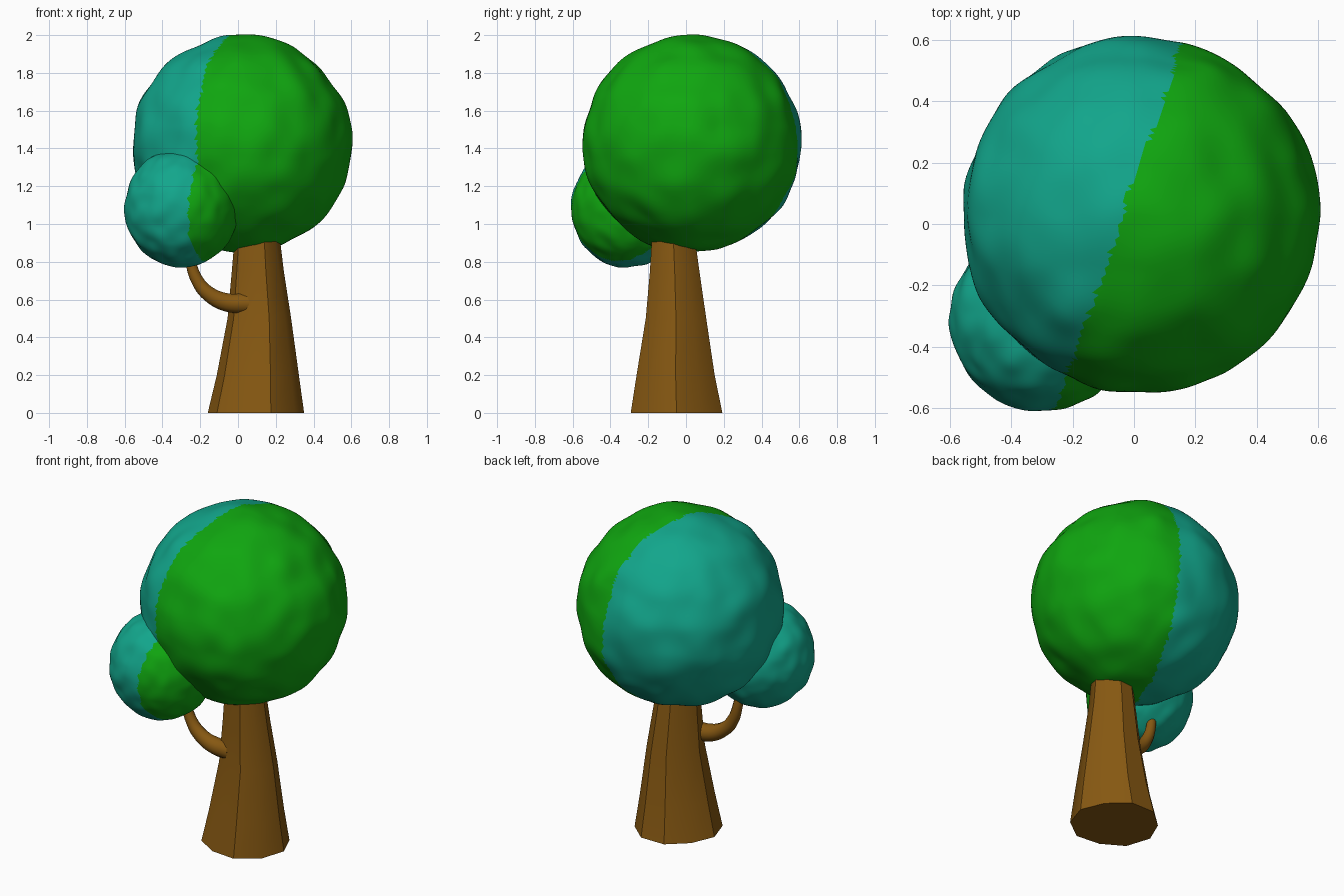
import bpy
import bmesh
import math
from mathutils import Vector, noise

cube = bpy.data.objects.get("Cube")
if cube:
    bpy.data.objects.remove(cube, do_unlink=True)


def material(name, rgb):
    mat = bpy.data.materials.new(name)
    mat.use_nodes = True
    colour = (*rgb, 1)
    mat.diffuse_color = colour
    bsdf = next(n for n in mat.node_tree.nodes if n.type == "BSDF_PRINCIPLED")
    bsdf.inputs["Base Color"].default_value = colour
    bsdf.inputs["Roughness"].default_value = 0.8
    return mat


GREEN = material("leaf green", (0.005, 0.38, 0.005))
TEAL = material("leaf teal", (0.006, 0.38, 0.26))
BROWN = material("bark brown", (0.24, 0.098, 0.006))


def add_object(name, bm, mats):
    mesh = bpy.data.meshes.new(name)
    bmesh.ops.recalc_face_normals(bm, faces=bm.faces)
    bm.to_mesh(mesh)
    bm.free()
    obj = bpy.data.objects.new(name, mesh)
    bpy.context.collection.objects.link(obj)
    for mat in mats:
        mesh.materials.append(mat)
    return obj


def shade(obj, angle):
    bpy.ops.object.select_all(action="DESELECT")
    obj.select_set(True)
    bpy.context.view_layer.objects.active = obj
    bpy.ops.object.shade_smooth_by_angle(angle=math.radians(angle))


# Leaf balls: lumpy spheres, teal beyond a slanted scalloped border
def leaf_ball(name, centre, radii, lump):
    centre = Vector(centre)
    bm = bmesh.new()
    bmesh.ops.create_icosphere(bm, subdivisions=6, radius=1)
    for v in bm.verts:
        bump = 1 + lump * noise.noise(v.co * 3.5 + centre)
        v.co = centre + Vector(c * r * bump for c, r in zip(v.co, radii))
    for f in bm.faces:
        p = f.calc_center_median()
        wave = 0.012 * abs(math.sin(38 * p.z + 30 * p.y))
        wave += 0.02 * noise.noise(p * 5)
        f.material_index = int(p.x < -0.055 + 0.35 * p.y + wave)
    shade(add_object(name, bm, [GREEN, TEAL]), 60)


leaf_ball("large_crown", (0.02, 0.03, 1.425), (0.58, 0.58, 0.575), 0.03)
leaf_ball("small_crown", (-0.3, -0.31, 1.085), (0.3, 0.3, 0.315), 0.03)

# Trunk: tapered, slightly ridged loft
SIDES = 10
SECTIONS = [  # z, centre x, centre y, radius
    (0, 0.095, -0.05, 0.25),
    (0.2, 0.105, -0.055, 0.213),
    (0.5, 0.113, -0.053, 0.165),
    (0.75, 0.105, -0.06, 0.135),
    (1.0, 0.1, -0.07, 0.11),
]
bm = bmesh.new()
rings = []
for z, cx, cy, radius in SECTIONS:
    ring = []
    for i in range(SIDES):
        a = math.tau * i / SIDES
        r = radius * (1.02 - 0.06 * (i % 3 == 1))
        ring.append(bm.verts.new((cx + r * math.cos(a), cy + r * math.sin(a), z)))
    rings.append(ring)
for low, high in zip(rings, rings[1:]):
    for i in range(SIDES):
        j = (i + 1) % SIDES
        bm.faces.new((low[i], low[j], high[j], high[i]))
bm.faces.new(rings[0])
bm.faces.new(rings[-1])
shade(add_object("trunk", bm, [BROWN]), 40)

# Branch: tapered curve bending up into the small crown
curve = bpy.data.curves.new("branch", "CURVE")
curve.dimensions = "3D"
curve.bevel_depth = 0.06
curve.bevel_resolution = 3
curve.use_fill_caps = True
curve.resolution_u = 5
PATH = [  # position, thickness
    ((0.055, -0.14, 0.58), 0.95),
    ((-0.06, -0.145, 0.585), 0.85),
    ((-0.155, -0.15, 0.63), 0.7),
    ((-0.215, -0.15, 0.7), 0.57),
    ((-0.25, -0.15, 0.8), 0.48),
    ((-0.26, -0.16, 0.9), 0.42),
]
spline = curve.splines.new("BEZIER")
spline.bezier_points.add(len(PATH) - 1)
for point, (co, thickness) in zip(spline.bezier_points, PATH):
    point.co = co
    point.radius = thickness
    point.handle_left_type = point.handle_right_type = "AUTO"
curve.materials.append(BROWN)
branch = bpy.data.objects.new("branch", curve)
bpy.context.collection.objects.link(branch)
bpy.ops.object.select_all(action="DESELECT")
branch.select_set(True)
bpy.context.view_layer.objects.active = branch
bpy.ops.object.convert(target="MESH")
shade(bpy.context.view_layer.objects.active, 50)
